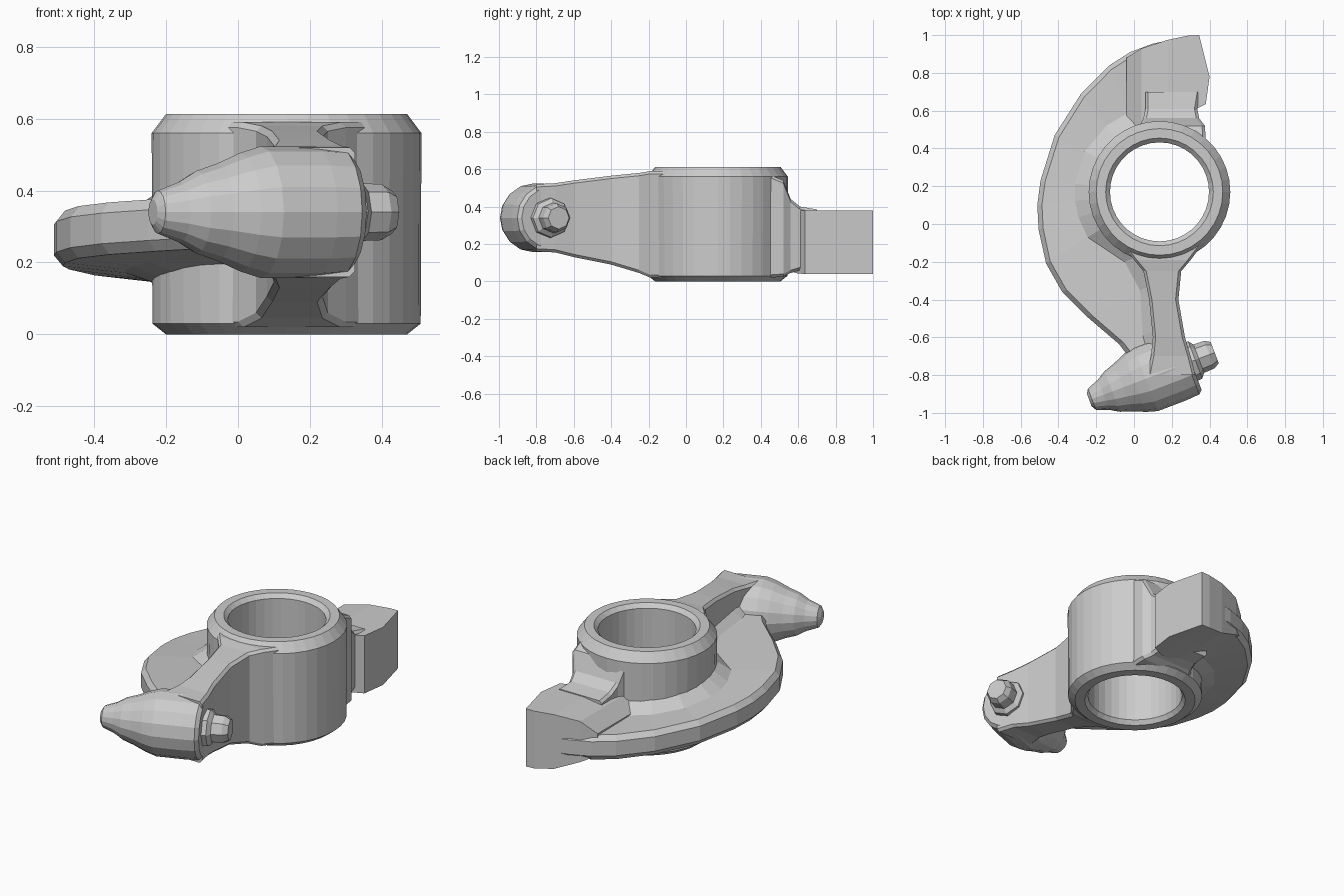
import bpy, bmesh, math
from mathutils import Vector, Matrix

if "Cube" in bpy.data.objects:
    bpy.data.objects.remove(bpy.data.objects["Cube"])

CX, CY = 0.135, 0.17          # bore centre


def make_object(name, bm):
    bmesh.ops.recalc_face_normals(bm, faces=bm.faces)
    me = bpy.data.meshes.new(name)
    bm.to_mesh(me)
    bm.free()
    ob = bpy.data.objects.new(name, me)
    bpy.context.collection.objects.link(ob)
    return ob


def loft(name, sections):
    """Skin closed cross-sections and cap both ends."""
    bm = bmesh.new()
    rings = [[bm.verts.new(p) for p in s] for s in sections]
    n = len(rings[0])
    for a, b in zip(rings, rings[1:]):
        for i in range(n):
            j = (i + 1) % n
            bm.faces.new((a[i], a[j], b[j], b[i]))
    bm.faces.new(rings[0])
    bm.faces.new(rings[-1])
    return make_object(name, bm)


def lathe(name, profile, sides, matrix, closed=False):
    """Revolve (radius, height) points around local z."""
    bm = bmesh.new()
    rings = [[bm.verts.new(matrix @ Vector((r * math.cos(2 * math.pi * k / sides),
                                            r * math.sin(2 * math.pi * k / sides), h)))
              for k in range(sides)] for r, h in profile]
    pairs = list(zip(rings, rings[1:]))
    if closed:
        pairs.append((rings[-1], rings[0]))
    else:
        bm.faces.new(rings[0])
        bm.faces.new(rings[-1])
    for a, b in pairs:
        for k in range(sides):
            j = (k + 1) % sides
            bm.faces.new((a[k], a[j], b[j], b[k]))
    return make_object(name, bm)


# Bearing ring with chamfered rims
lathe("bearing_ring",
      [(0.28, 0.0), (0.335, 0.0), (0.373, 0.03), (0.375, 0.56), (0.335, 0.613),
       (0.285, 0.613), (0.262, 0.59), (0.262, 0.025)],
      36, Matrix.Translation((CX, CY, 0)), closed=True)

# Crescent side plate, tilted towards the front, with a fillet against the ring
outer = [(0.25, 0.985), (0.1, 0.955), (-0.02, 0.91), (-0.13, 0.84), (-0.28, 0.69),
         (-0.42, 0.47), (-0.495, 0.23), (-0.512, 0.1), (-0.505, -0.03), (-0.465, -0.21),
         (-0.38, -0.36), (-0.25, -0.49), (-0.08, -0.635), (0.0, -0.74)]
special_inner = {10: (0.06, -0.15), 11: (0.14, -0.3), 12: (0.16, -0.55), 13: (0.16, -0.7)}
sections = []
for i, o in enumerate(outer):
    o, c = Vector(o), Vector((CX, CY))
    inner = Vector(special_inner[i]) if i in special_inner else c + (o - c).normalized() * 0.33
    d = (o - inner).normalized()
    foot = inner + d * min(0.12, (o - inner).length * 0.5)
    rim = o - d * 0.025
    low, high = 0.19 - 0.07 * (o.y - 0.1), 0.335 - 0.07 * (o.y - 0.1)
    sections.append([(*inner, low - 0.05), (*foot, low - 0.01), (*rim, low), (*o, low + 0.03),
                     (*o, high - 0.03), (*rim, high), (*foot, high), (*inner, high + 0.08)])
loft("crescent_plate", sections)


def block(y, x0, x1, z0, z1, b=0.015):
    """Chamfered rectangular section across y."""
    return [(x0 + b, y, z0), (x1 - b, y, z0), (x1, y, z0 + b), (x1, y, z1 - b),
            (x1 - b, y, z1), (x0 + b, y, z1), (x0, y, z1 - b), (x0, y, z0 + b)]


# Front arm web, flaring out of the ring
loft("front_arm", [block(*s) for s in [
    (-0.11, -0.06, 0.36, 0.02, 0.59),
    (-0.19, 0.0, 0.30, 0.02, 0.59),
    (-0.25, 0.05, 0.25, 0.045, 0.58),
    (-0.40, 0.08, 0.235, 0.09, 0.565),
    (-0.60, 0.10, 0.27, 0.13, 0.54),
    (-0.70, 0.09, 0.30, 0.155, 0.525),
    (-0.80, 0.07, 0.325, 0.16, 0.52)]])

# Rear neck, flaring out of the ring
loft("rear_neck", [block(*s) for s in [
    (0.45, -0.03, 0.38, 0.02, 0.57),
    (0.52, 0.03, 0.375, 0.025, 0.54),
    (0.56, 0.05, 0.345, 0.045, 0.44),
    (0.61, 0.06, 0.335, 0.06, 0.40),
    (0.70, 0.06, 0.35, 0.07, 0.385)]])

# Rear contact pad with a bulged end face
pad_plan = [  # (x, y) inner, middle, outer edge, bottom z, top z
    ((-0.04, 0.5), (-0.04, 0.7), (-0.04, 0.88), 0.16, 0.29),
    ((0.04, 0.52), (0.04, 0.75), (0.04, 0.93), 0.12, 0.36),
    ((0.18, 0.54), (0.18, 0.78), (0.18, 0.975), 0.06, 0.38),
    ((0.31, 0.6), (0.32, 0.8), (0.29, 0.998), 0.042, 0.38),
    ((0.38, 0.635), (0.40, 0.78), (0.345, 1.0), 0.04, 0.38)]
loft("contact_pad", [[(*a, lo), (*m, lo), (*e, lo), (*e, hi), (*m, hi), (*a, hi)]
                     for a, m, e, lo, hi in pad_plan])

# Front boss and screw stub share one slanted axis
axis = Vector((0.935, 0.355, 0)).normalized()
turn = Matrix.Translation((0.1, -0.805, 0.34)) @ axis.to_track_quat('Z', 'Y').to_matrix().to_4x4()
lathe("front_boss",
      [(0.035, -0.36), (0.06, -0.345), (0.085, -0.28), (0.115, -0.23), (0.135, -0.17),
       (0.165, -0.10), (0.183, -0.04), (0.183, 0.12), (0.178, 0.195), (0.16, 0.215)],
      16, turn)
lathe("screw_stub", [(0.11, 0.2), (0.105, 0.24), (0.08, 0.26), (0.078, 0.32), (0.06, 0.35)],
      8, turn)
